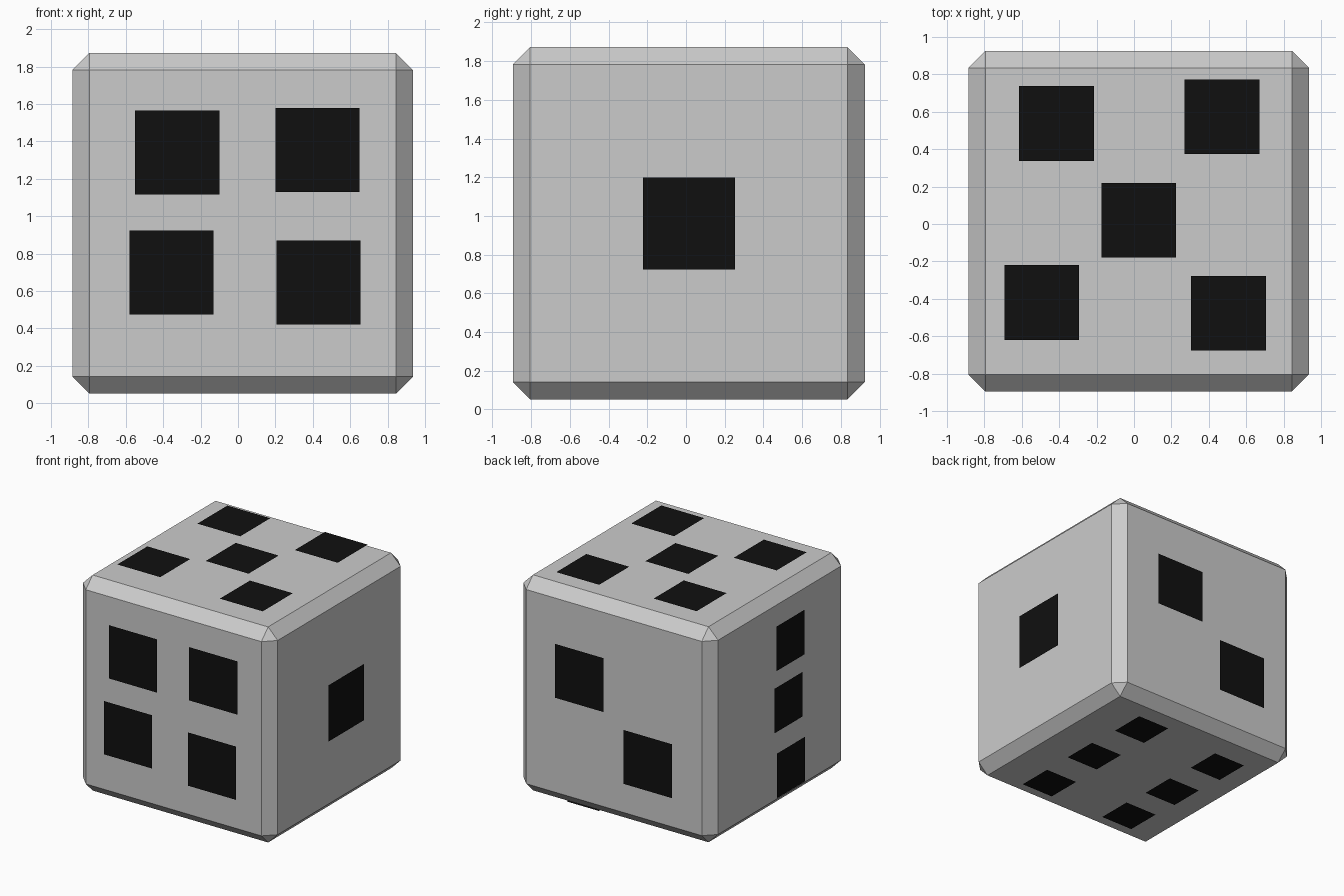
import bpy, bmesh
from mathutils import Vector

if "Cube" in bpy.data.objects:
    bpy.data.objects.remove(bpy.data.objects["Cube"])

BODY_SIZE, CHAMFER = 1.82, 0.09
CENTRE = Vector((0.025, 0.015, 0.9625))

black = bpy.data.materials.new("pip_black")
black.diffuse_color = (0.005, 0.005, 0.005, 1)
black.use_nodes = True
black.node_tree.nodes["Principled BSDF"].inputs["Base Color"].default_value = black.diffuse_color


def add_object(name, bm, material=None):
    mesh = bpy.data.meshes.new(name)
    bm.to_mesh(mesh)
    bm.free()
    obj = bpy.data.objects.new(name, mesh)
    if material:
        mesh.materials.append(material)
    bpy.context.collection.objects.link(obj)
    return obj


# chamfered cube body
bm = bmesh.new()
bmesh.ops.create_cube(bm, size=BODY_SIZE)
bmesh.ops.bevel(bm, geom=bm.edges[:], offset=CHAMFER, segments=1,
                affect='EDGES', profile=0.5)
bmesh.ops.translate(bm, verts=bm.verts[:], vec=CENTRE)
add_object("die_body", bm)


# flat square pips floating just off each face
def add_pips(name, normal, size, centres):
    normal = Vector(normal)
    turn = normal.to_track_quat('Z', 'Y').to_matrix().to_4x4()
    bm = bmesh.new()
    for c in centres:
        made = bmesh.ops.create_grid(bm, x_segments=1, y_segments=1, size=size / 2)
        bmesh.ops.transform(bm, matrix=turn, verts=made["verts"])
        bmesh.ops.translate(bm, verts=made["verts"], vec=Vector(c))
    add_object(name, bm, black)


add_pips("right_pip_one", (1, 0, 0), 0.475, [(1.0, 0.015, 0.96)])

add_pips("back_pips_two", (0, 1, 0), 0.455,
         [(0.325, 0.96, 1.188), (-0.315, 0.96, 0.632)])

add_pips("left_pips_three", (-1, 0, 0), 0.376,
         [(-1.0, 0.035, 1.505), (-1.0, 0.06, 0.99), (-1.0, 0.027, 0.43)])

add_pips("front_pips_four", (0, -1, 0), 0.45,
         [(-0.325, -0.937, 1.34), (0.425, -0.937, 1.355),
          (-0.355, -0.96, 0.70), (0.43, -0.96, 0.645)])

add_pips("top_pips_five", (0, 0, 1), 0.40,
         [(x, y, 1.918) for x, y in ((-0.415, 0.537), (0.47, 0.573), (0.025, 0.02),
                                    (-0.493, -0.42), (0.505, -0.477))])

add_pips("bottom_pips_six", (0, 0, -1), 0.30,
         [(x, y, 0.0) for x, y in ((0.433, 0.61), (-0.407, 0.545), (0.449, 0.045),
                                  (-0.388, 0.01), (0.447, -0.513), (-0.371, -0.505))])
